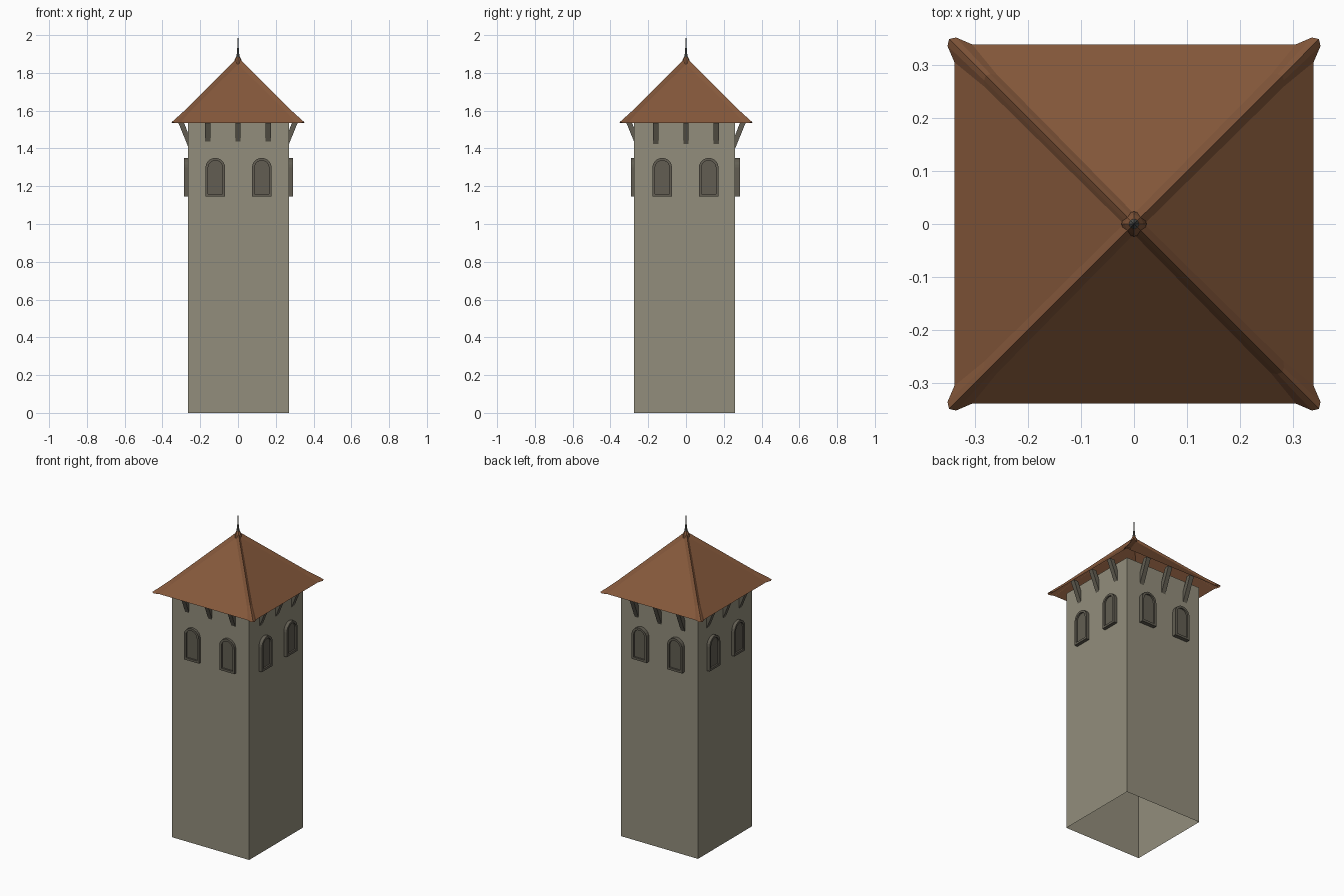
import bpy, math
from mathutils import Matrix, Vector

if "Cube" in bpy.data.objects:
    bpy.data.objects.remove(bpy.data.objects["Cube"])


def material(name, rgb):
    m = bpy.data.materials.new(name)
    m.diffuse_color = (*rgb, 1)
    m.use_nodes = True
    m.node_tree.nodes["Principled BSDF"].inputs["Base Color"].default_value = m.diffuse_color
    return m


STONE = material("stone", (0.29, 0.27, 0.20))
TRIM = material("dark trim", (0.122, 0.111, 0.085))
TILE = material("roof tile", (0.235, 0.098, 0.044))
METAL = material("spire metal", (0.11, 0.11, 0.10))


def make(name, verts, faces, mat, matrix=Matrix()):
    me = bpy.data.meshes.new(name)
    me.from_pydata([matrix @ Vector(v) for v in verts], [], faces)
    me.materials.append(mat)
    ob = bpy.data.objects.new(name, me)
    bpy.context.collection.objects.link(ob)
    return ob


def loft(name, rings, mat, matrix=Matrix(), closed=True, cap=False):
    """Join equal-length rings of points with quads, optionally cap the ends."""
    n = len(rings[0])
    faces = []
    for r in range(len(rings) - 1):
        for i in range(n if closed else n - 1):
            j = (i + 1) % n
            faces.append((r * n + i, r * n + j, (r + 1) * n + j, (r + 1) * n + i))
    if cap:
        last = (len(rings) - 1) * n
        faces += [tuple(range(n))[::-1], tuple(range(last, last + n))]
    return make(name, [p for r in rings for p in r], faces, mat, matrix)


# Tower walls, open at both ends
EAVE = 1.535
square = [(-0.265, -0.275), (0.27, -0.275), (0.27, 0.26), (-0.265, 0.26)]
loft("tower_walls", [[(x, y, z) for x, y in square] for z in (0, EAVE)], STONE)


def arch(w, z0, zs, y, steps=10):
    """Outline of a round-headed window, half width w, springing at zs."""
    pts = [(-w, y, z0), (w, y, z0)]
    for i in range(steps + 1):
        a = math.pi * i / steps
        pts.append((w * math.cos(a), y, zs + w * math.sin(a)))
    return pts


# Four sides: windows and eave brackets
for k, side in enumerate(("front", "right", "back", "left")):
    turn = Matrix.Rotation(k * math.pi / 2, 4, 'Z')
    shift = Matrix.Translation((0.003, -0.003, 0))
    for s in (-1, 1):
        m = shift @ turn @ Matrix.Translation((s * 0.123, 0, 0))
        big, small = (0.052, 1.145, 1.298), (0.038, 1.159, 1.298)
        # frame ring: outer wall, front band, inner reveal
        loft(side + "_window_frame",
             [arch(*big, -0.25), arch(*big, -0.288),
              arch(*small, -0.288), arch(*small, -0.277)], TRIM, m)
        panel = arch(*small, -0.278)
        make(side + "_window_panel", panel, [tuple(range(len(panel)))], TRIM, m)
    profile = [(-0.248, 1.37), (-0.322, 1.551), (-0.292, 1.551), (-0.24, 1.42)]
    for x in (-0.16, 0, 0.16):
        loft(side + "_bracket",
             [[(x + d, y, z) for y, z in profile] for d in (-0.014, 0.014)],
             TRIM, turn, cap=True)

# Roof: open pyramid
E, APEX = 0.339, 1.865
make("roof", [(-E, -E, EAVE), (E, -E, EAVE), (E, E, EAVE), (-E, E, EAVE), (0, 0, APEX)],
     [(0, 1, 4), (1, 2, 4), (2, 3, 4), (3, 0, 4)], TILE)

# Raised hip ridges with flared tips
tip = [(0.338, 0.303, EAVE), (0.352, 0.336, 1.536), (0.349, 0.349, 1.541),
       (0.336, 0.352, 1.536), (0.303, 0.338, EAVE)]
mid = [(0.282, 0.258, 1.590), (0.283, 0.271, 1.596), (0.280, 0.280, 1.603),
       (0.271, 0.283, 1.596), (0.258, 0.282, 1.590)]
top = [(0.016, -0.004, 1.849), (0.015, 0.004, 1.858), (0.010, 0.010, 1.872),
       (0.004, 0.015, 1.858), (-0.004, 0.016, 1.849)]
for k in range(4):
    loft("hip_ridge", [tip, mid, top], TILE,
         Matrix.Rotation(k * math.pi / 2, 4, 'Z'), closed=False)


def lathe(name, prof, mat, n=8):
    rings = [[(r * math.cos(2 * math.pi * i / n), r * math.sin(2 * math.pi * i / n), z)
              for i in range(n)] for r, z in prof]
    return loft(name, rings, mat, cap=True)


# Roof cap and spire
lathe("roof_cap", [(0.024, 1.848), (0.018, 1.868), (0.010, 1.885)], TILE)
lathe("spire", [(0.013, 1.872), (0.009, 1.888), (0.005, 1.91), (0.003, 1.95), (0.0005, 2.0)], METAL)
